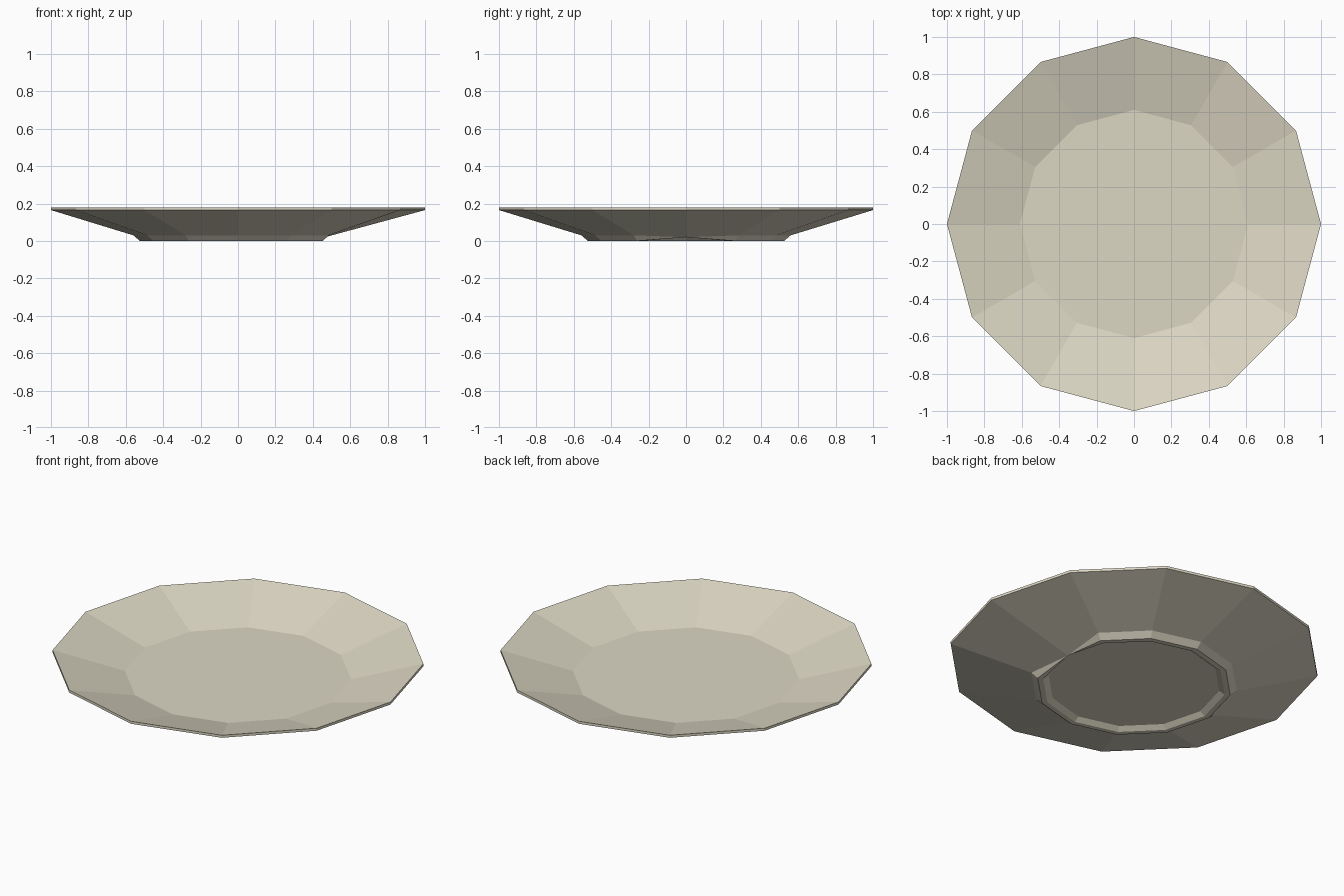
import bpy, bmesh
from math import cos, sin, pi

if "Cube" in bpy.data.objects:
    bpy.data.objects.remove(bpy.data.objects["Cube"])

SIDES = 12
# Profile (radius, height) from the dish floor, over the rim, to the underside recess
PROFILE = [(0.61, 0.072), (1.0, 0.18), (1.0, 0.165), (0.56, 0.03),
           (0.525, 0.0), (0.495, 0.0), (0.465, 0.02)]
FOOT = range(3, 6)       # profile points that make up the foot ring

bm = bmesh.new()
rings = []
for i, (r, z) in enumerate(PROFILE):
    ring = []
    for s in range(SIDES):
        # Gap in the foot on the +x side: the foot collapses into the recess edge
        rr, zz = PROFILE[-1] if s == 0 and i in FOOT else (r, z)
        a = 2 * pi * s / SIDES
        ring.append(bm.verts.new((rr * cos(a), rr * sin(a), zz)))
    rings.append(ring)

# Walls, rim and foot
for upper, lower in zip(rings, rings[1:]):
    for s in range(SIDES):
        t = (s + 1) % SIDES
        bm.faces.new((upper[s], upper[t], lower[t], lower[s]))

# Dish floor and underside recess
bm.faces.new(rings[0])
bm.faces.new(rings[-1])

bmesh.ops.remove_doubles(bm, verts=bm.verts, dist=1e-4)
bmesh.ops.recalc_face_normals(bm, faces=bm.faces)

mesh = bpy.data.meshes.new("plate")
bm.to_mesh(mesh)
bm.free()

# Cream glaze
glaze = bpy.data.materials.new("cream_glaze")
glaze.diffuse_color = (0.72, 0.68, 0.55, 1)
glaze.use_nodes = True
glaze.node_tree.nodes["Principled BSDF"].inputs["Base Color"].default_value = glaze.diffuse_color
mesh.materials.append(glaze)
bpy.context.collection.objects.link(bpy.data.objects.new("plate", mesh))
